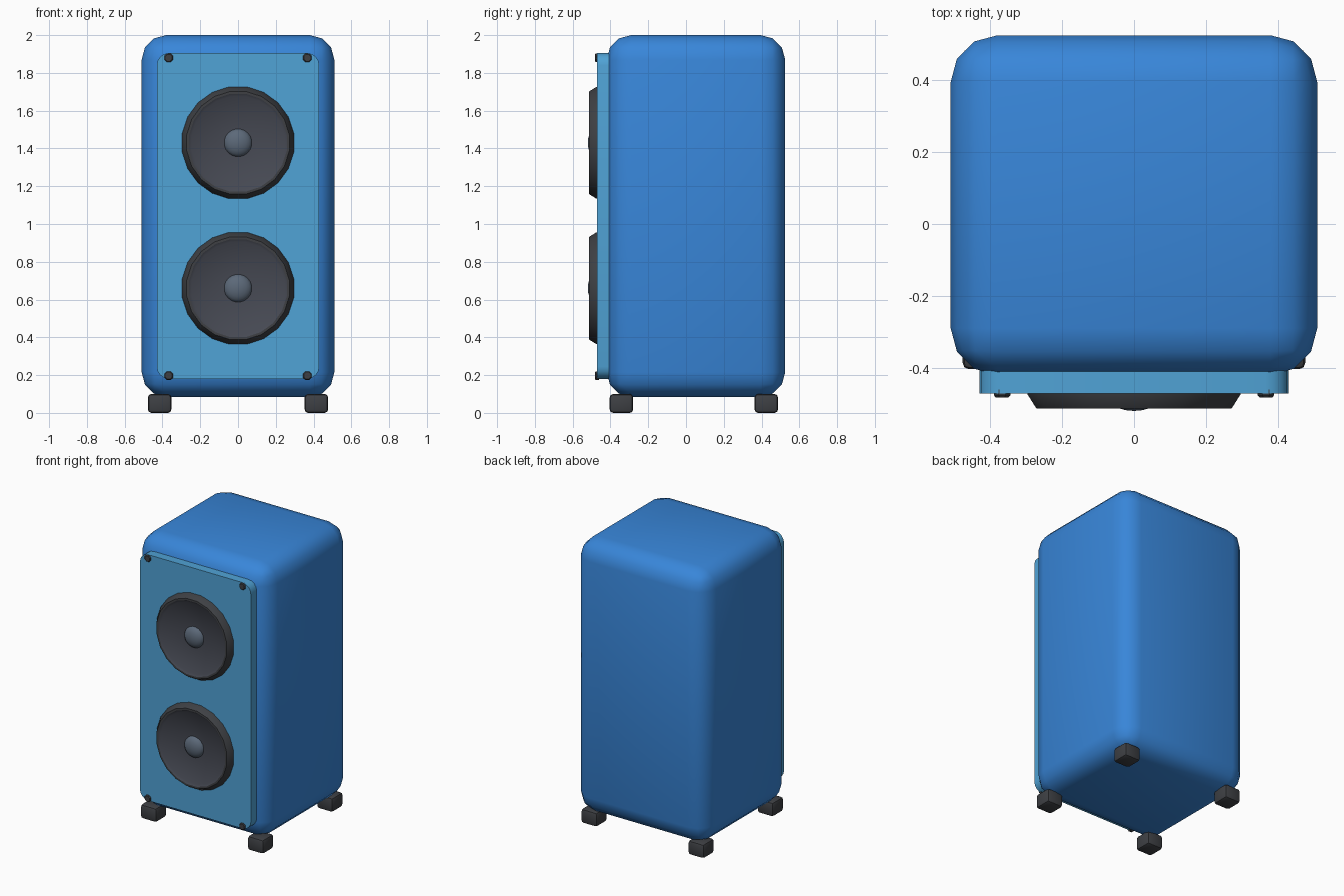
import bpy, bmesh, math

if "Cube" in bpy.data.objects:
    bpy.data.objects.remove(bpy.data.objects["Cube"])


def material(name, srgb):
    m = bpy.data.materials.new(name)
    m.diffuse_color = [((c / 255 + 0.055) / 1.055) ** 2.4 for c in srgb] + [1]
    m.use_nodes = True
    m.node_tree.nodes["Principled BSDF"].inputs["Base Color"].default_value = m.diffuse_color
    return m


BLUE = material("cabinet blue", (56, 134, 217))
LIGHT = material("panel light blue", (80, 163, 214))
DARK = material("dark grey", (62, 64, 68))
CONE = material("cone grey", (70, 73, 83))
DOME = material("dome grey", (92, 105, 121))


def finish(name, bm, mat, angle=35):
    bmesh.ops.recalc_face_normals(bm, faces=bm.faces)
    mesh = bpy.data.meshes.new(name)
    bm.to_mesh(mesh)
    bm.free()
    mesh.materials.append(mat)
    ob = bpy.data.objects.new(name, mesh)
    bpy.context.collection.objects.link(ob)
    bpy.ops.object.select_all(action='DESELECT')
    ob.select_set(True)
    bpy.context.view_layer.objects.active = ob
    bpy.ops.object.shade_smooth_by_angle(angle=math.radians(angle))
    return ob


def box(name, lo, hi, mat, radius, segments, only_y=False, angle=35):
    """Box from corner lo to corner hi with rounded edges."""
    bm = bmesh.new()
    bmesh.ops.create_cube(bm, size=1)
    for v in bm.verts:
        v.co = [(a + b) / 2 + c * (b - a) for a, b, c in zip(lo, hi, v.co)]
    edges = [e for e in bm.edges
             if not only_y or abs(e.verts[0].co.y - e.verts[1].co.y) > 0.001]
    bmesh.ops.bevel(bm, geom=edges, offset=radius, segments=segments,
                    profile=0.5, affect='EDGES')
    return finish(name, bm, mat, angle)


def lathe(name, profile, x, z, mat, sides=20):
    """Turn (radius, y) points around an axis along y; radius 0 closes the end."""
    bm = bmesh.new()
    rings = []
    for r, y in profile:
        if r == 0:
            rings.append([bm.verts.new((x, y, z))] * sides)
            continue
        angles = [(i + 0.5) * math.tau / sides for i in range(sides)]
        rings.append([bm.verts.new((x + r * math.cos(a), y, z + r * math.sin(a)))
                      for a in angles])
    for a, b in zip(rings, rings[1:]):
        for i in range(sides):
            j = (i + 1) % sides
            bm.faces.new(list(dict.fromkeys((a[i], a[j], b[j], b[i]))))
    return finish(name, bm, mat)


# Rounded cabinet and front panel
box("cabinet", (-0.51, -0.42, 0.085), (0.51, 0.525, 2.0), BLUE, 0.13, 3, angle=60)
box("front_panel", (-0.43, -0.472, 0.18), (0.43, -0.39, 1.905), LIGHT, 0.065, 4, True)

# Two speaker drivers: rim, cone and dome
for label, z in (("upper", 1.43), ("lower", 0.66)):
    lathe(label + "_speaker_rim",
          [(0, -0.46), (0.30, -0.46), (0.30, -0.474), (0.275, -0.513), (0.262, -0.513)],
          0, z, DARK)
    lathe(label + "_speaker_cone",
          [(0.262, -0.513), (0.248, -0.504), (0.07, -0.484), (0, -0.484)], 0, z, CONE)
    dome = [(0.075 * math.cos(t), -0.48 - 0.04 * math.sin(t))
            for t in (i * math.pi / 10 for i in range(5))]
    lathe(label + "_speaker_dome", dome + [(0, -0.52)], 0, z, DOME)

# Corner screws and feet
for sx, side in ((-1, "left"), (1, "right")):
    for z, level in ((1.88, "top"), (0.197, "bottom")):
        lathe(f"{level}_{side}_screw",
              [(0, -0.46), (0.025, -0.46), (0.025, -0.476), (0.02, -0.482), (0, -0.482)],
              sx * 0.367, z, DARK, 8)
    for y, end in ((-0.342, "front"), (0.425, "back")):
        x = sx * 0.415
        box(f"{end}_{side}_foot", (x - 0.062, y - 0.062, 0), (x + 0.062, y + 0.062, 0.1),
            DARK, 0.018, 2)
